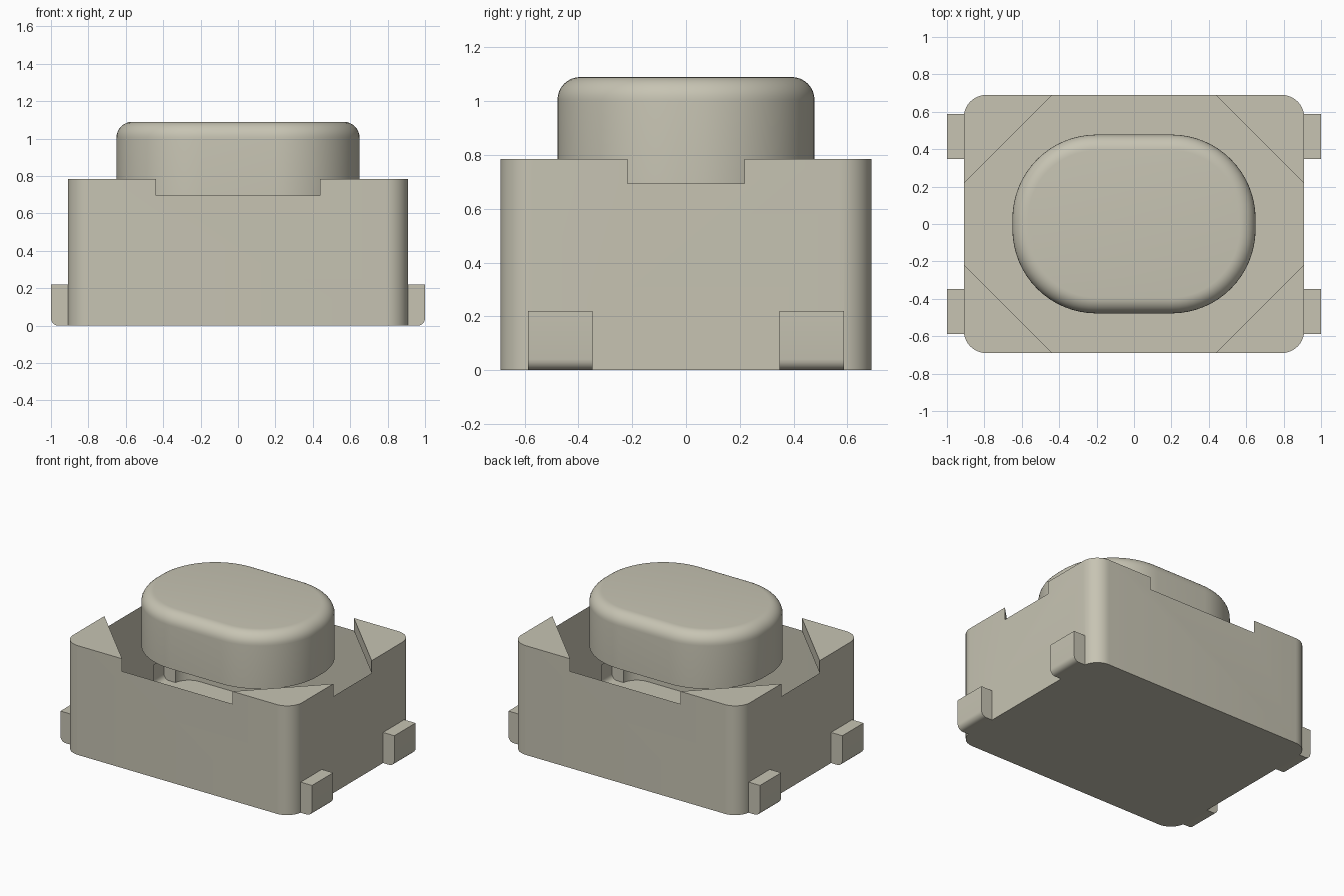
import bpy, bmesh, math
from mathutils import Matrix

old = bpy.data.objects.get("Cube")
if old:
    bpy.data.objects.remove(old, do_unlink=True)

mat = bpy.data.materials.new("warm_grey_plastic")
mat.use_nodes = True
COLOR = (0.57, 0.55, 0.45, 1)
mat.diffuse_color = COLOR
mat.node_tree.nodes["Principled BSDF"].inputs["Base Color"].default_value = COLOR


def rounded_ring(bm, hx, hy, r, z, steps):
    """Closed ring of vertices on a rounded rectangle."""
    ring = []
    for i, (sx, sy) in enumerate([(1, 1), (-1, 1), (-1, -1), (1, -1)]):
        for k in range(steps + 1):
            a = (i + k / steps) * math.pi / 2
            ring.append(bm.verts.new((sx * (hx - r) + r * math.cos(a),
                                      sy * (hy - r) + r * math.sin(a), z)))
    return ring


def bridge(bm, low, high):
    n = len(low)
    for i in range(n):
        j = (i + 1) % n
        bm.faces.new((low[i], low[j], high[j], high[i]))


def make_object(name, bm):
    mesh = bpy.data.meshes.new(name)
    bm.normal_update()
    bm.to_mesh(mesh)
    bm.free()
    mesh.materials.append(mat)
    obj = bpy.data.objects.new(name, mesh)
    bpy.context.collection.objects.link(obj)
    return obj


def smooth(obj):
    bpy.ops.object.select_all(action="DESELECT")
    obj.select_set(True)
    bpy.context.view_layer.objects.active = obj
    bpy.ops.object.shade_smooth_by_angle(angle=math.radians(30))


HX, HY, RIM, TOP = 0.91, 0.69, 0.695, 0.785

# Housing block with rounded upright corners
bm = bmesh.new()
low = rounded_ring(bm, HX, HY, 0.12, 0, 10)
high = rounded_ring(bm, HX, HY, 0.12, TOP, 10)
bridge(bm, low, high)
bm.faces.new(low[::-1])
bm.faces.new(high)
housing = make_object("housing", bm)
helpers = []


def boolean(helper, operation):
    helper.hide_render = True
    helpers.append(helper)
    mod = housing.modifiers.new(operation.lower(), "BOOLEAN")
    mod.operation = operation
    mod.solver = "EXACT"
    mod.object = helper


# Diamond cutter leaves a raised triangle on each corner
bm = bmesh.new()
bmesh.ops.create_cone(bm, cap_ends=True, segments=4, radius1=1.128, radius2=1.128, depth=0.6,
                      matrix=Matrix.Translation((0, 0, RIM + 0.3)))
for v in bm.verts:  # points on the axes
    radius, a = v.co.xy.length, round(math.atan2(v.co.y, v.co.x) / (math.pi / 2)) * math.pi / 2
    v.co.x, v.co.y = radius * math.cos(a), radius * math.sin(a)
boolean(make_object("corner_cutter", bm), "DIFFERENCE")

# Four contact legs, rounded at the outer bottom edge
for sx in (-1, 1):
    for sy in (-1, 1):
        bm = bmesh.new()
        bmesh.ops.create_cube(bm, size=1, matrix=Matrix.Translation((sx * 0.9, sy * 0.4675, 0.11))
                              @ Matrix.Diagonal((0.2, 0.24, 0.22, 1)))
        edge = [e for e in bm.edges if all(v.co.z < 0.01 and abs(v.co.x) > 0.95 for v in e.verts)]
        bmesh.ops.bevel(bm, geom=edge, offset=0.04, segments=5, profile=0.5, affect="EDGES")
        boolean(make_object("leg", bm), "UNION")

# Bake the booleans, then open the housing at the rim
bpy.context.view_layer.update()
baked = bpy.data.meshes.new_from_object(housing.evaluated_get(bpy.context.evaluated_depsgraph_get()))
housing.modifiers.clear()
housing.data = baked
baked.name = "housing"
baked.materials.clear()
baked.materials.append(mat)
for h in helpers:
    bpy.data.objects.remove(h, do_unlink=True)
bm = bmesh.new()
bm.from_mesh(baked)
lid = [f for f in bm.faces if all(abs(v.co.z - RIM) < 1e-3 for v in f.verts)]
bmesh.ops.delete(bm, geom=lid, context="FACES")
for f in bm.faces:
    f.material_index = 0
bm.to_mesh(baked)
bm.free()
smooth(housing)

# Push button with a rounded top edge, open underneath
bm = bmesh.new()
FILLET, CAP = 0.085, 1.09
ring = rounded_ring(bm, 0.65, 0.478, 0.45, RIM, 16)
for k in range(9):
    a = k / 8 * math.pi / 2
    inset = FILLET * (1 - math.cos(a))
    upper = rounded_ring(bm, 0.65 - inset, 0.478 - inset, 0.45 - inset,
                         CAP - FILLET * (1 - math.sin(a)), 16)
    bridge(bm, ring, upper)
    ring = upper
bm.faces.new(ring)
smooth(make_object("button", bm))
